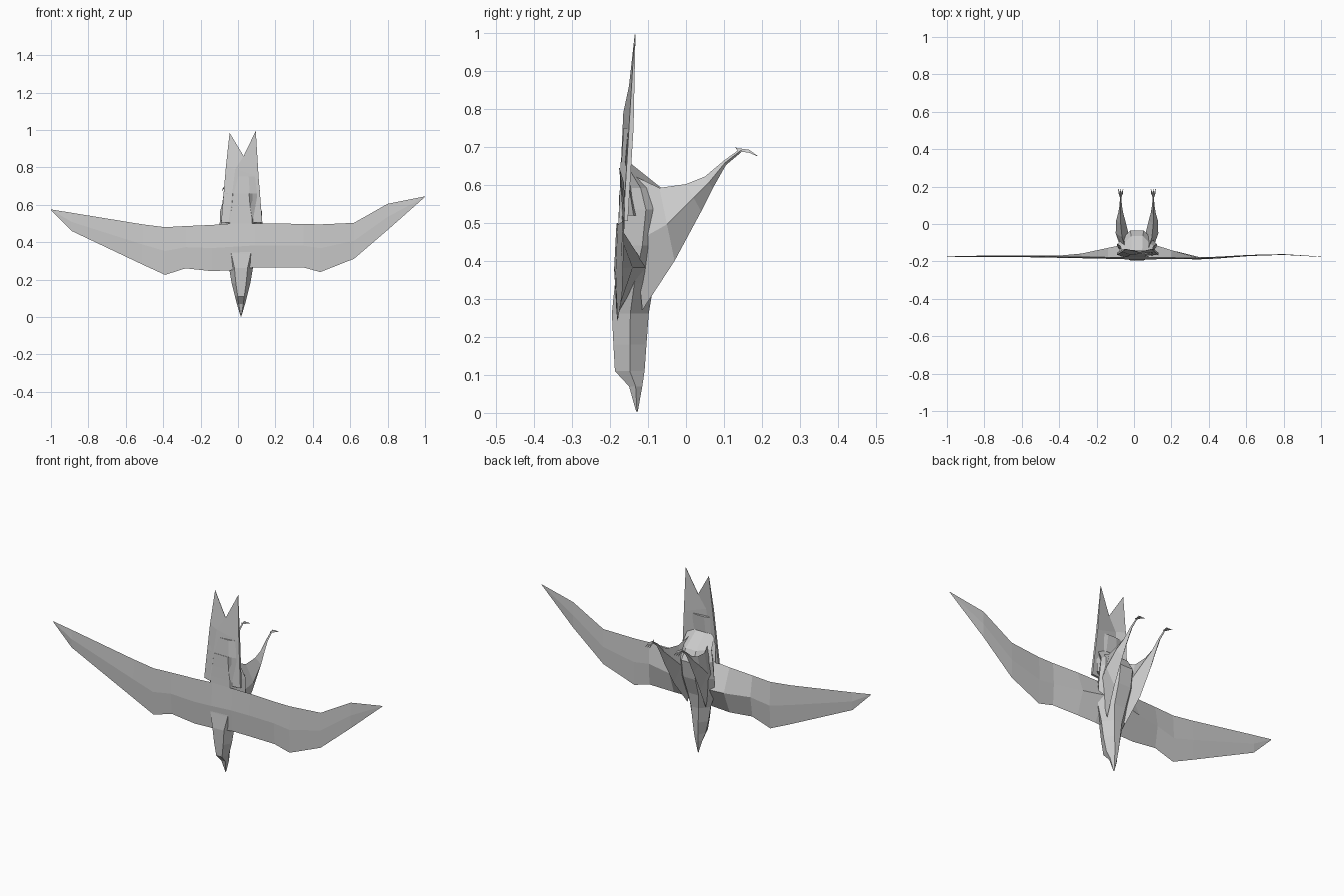
import bpy
from mathutils import Vector

if "Cube" in bpy.data.objects:
    bpy.data.objects.remove(bpy.data.objects["Cube"])

CX = 0.016  # centre line of the bird


def loft(name, rings):
    """Skin equal-length rings of points into a closed flat-shaded mesh."""
    n = len(rings[0])
    verts = [p for ring in rings for p in ring]
    faces = [tuple(range(n))[::-1], tuple(range(len(verts) - n, len(verts)))]
    for r in range(len(rings) - 1):
        for i in range(n):
            j = (i + 1) % n
            faces.append((r * n + i, r * n + j, (r + 1) * n + j, (r + 1) * n + i))
    mesh = bpy.data.meshes.new(name)
    mesh.from_pydata(verts, [], faces)
    obj = bpy.data.objects.new(name, mesh)
    bpy.context.collection.objects.link(obj)
    # weld collapsed points, fix normals
    import bmesh
    bm = bmesh.new()
    bm.from_mesh(mesh)
    bmesh.ops.remove_doubles(bm, verts=bm.verts, dist=0.0005)
    bmesh.ops.recalc_face_normals(bm, faces=bm.faces)
    bm.to_mesh(mesh)
    bm.free()
    return obj


def hull_ring(z, back, front, w):
    """Six-sided section: narrow back, wide flank, narrow belly."""
    mid = back + (front - back) * 0.5
    return [(CX - .55 * w, back, z), (CX + .55 * w, back, z), (CX + w, mid, z),
            (CX + .35 * w, front, z), (CX - .35 * w, front, z), (CX - w, mid, z)]


def spike(name, points, radii):
    """Thin three-sided claw along a path in the y-z plane."""
    rings = []
    for p, r in zip(points, radii):
        p = Vector(p)
        rings.append([p + Vector((-r, 0, -r)), p + Vector((r, 0, -r)), p + Vector((0, 0, r))])
    return loft(name, rings)


# Head and beak, pointing down
loft("head", [hull_ring(*r) for r in [
    (.003, -.131, -.127, .002), (.07, -.150, -.115, .022), (.11, -.187, -.109, .032),
    (.18, -.191, -.104, .050), (.262, -.195, -.098, .064)]])

# Body
loft("body", [hull_ring(*r) for r in [
    (.262, -.195, -.098, .064), (.34, -.187, -.085, .095), (.44, -.180, -.05, .108),
    (.535, -.176, -.035, .105), (.592, -.174, -.065, .088), (.66, -.172, -.15, .078)]])

# Wings: x, trailing z, leading z, y, thickness toward back, thickness toward belly
wing = [
    (-1, .575, .571, -.175, .001, .001), (-.89, .557, .46, -.173, .003, .003),
    (-.51, .495, .28, -.173, .005, .005), (-.39, .48, .225, -.175, .006, .007),
    (-.28, .486, .26, -.176, .007, .018), (-.14, .492, .245, -.178, .008, .05),
    (-.03, .50, .25, -.180, .009, .075), (.09, .50, .265, -.180, .009, .075),
    (.20, .50, .265, -.180, .007, .040), (.35, .497, .265, -.183, .006, .006),
    (.44, .495, .24, -.180, .005, .005), (.62, .503, .311, -.168, .003, .003),
    (.80, .605, .465, -.163, .002, .002), (1, .645, .642, -.175, .001, .001)]
rings = []
for x, top, low, y, tb, tf in wing:
    mid = low + (top - low) * .5
    rings.append([(x, y, top), (x, y - tb, mid), (x, y, low), (x, y + tf, mid)])
loft("wings", rings)

# Forked tail: z-profile per column, folded along its middle
columns = [  # x, y, (z, y offset) base and end
    (-.09, -.065, -.045, .165, .150, .135),
    (-.05, -.015, .03, .178, .165, .150),
    (.13, .110, .095, .165, .150, .135)]
tops = (.985, .86, .995)
mids = (.80, .79, .75)
front, back = [], []
verts = []
for (x0, x1, x2, y0, y1, y2), zt, zm in zip(columns, tops, mids):
    verts += [(x0, -y0, .505), (x1, -y1, zm), (x2, -y2, zt)]
n = len(verts)
thick = (.012, .012, .002)
verts += [(x, y + thick[i % 3], z) for i, (x, y, z) in enumerate(verts)]
faces = []
for c in range(2):
    for r in range(2):
        a = c * 3 + r
        quad = (a, a + 3, a + 4, a + 1)
        faces += [quad, tuple(n + i for i in reversed(quad))]
for rim in ((0, 3), (3, 6), (6, 7), (7, 8), (8, 5), (5, 2), (2, 1), (1, 0)):
    faces.append((rim[1], rim[0], rim[0] + n, rim[1] + n))
mesh = bpy.data.meshes.new("tail")
mesh.from_pydata(verts, [], faces)
bpy.context.collection.objects.link(bpy.data.objects.new("tail", mesh))

# Rump wedge carrying the tail
loft("rump", [hull_ring(*r) for r in [
    (.52, -.176, -.10, .098), (.66, -.170, -.15, .085), (.75, -.164, -.140, .075)]])

# Legs: lower (y, z), upper (y, z), sideways offset, half width
leg = [
    (-.115, .27, -.150, .63, .055, .030), (-.03, .40, -.07, .592, .080, .034),
    (.04, .53, .0, .602, .087, .024), (.07, .59, .05, .622, .087, .013),
    (.105, .652, .10, .664, .087, .006), (.148, .688, .143, .695, .087, .004)]
for side, label in ((-1, "left"), (1, "right")):
    rings = []
    for y0, z0, y1, z1, off, w in leg:
        x, ym, zm = CX + side * off, (y0 + y1) / 2, (z0 + z1) / 2
        rings.append([(x, y0, z0), (x + w, ym, zm), (x, y1, z1), (x - w, ym, zm)])
    loft(label + "_leg", rings)
    # Talons: three forward, one back
    fx = CX + side * .087
    for i in (-1, 0, 1):
        spike(f"{label}_toe_{i + 2}",
              [(fx, .142, .691), (fx + i * .008, .165, .689), (fx + i * .013, .188, .676)],
              (.004, .004, .0008))
    spike(label + "_back_toe",
          [(fx, .148, .691), (fx, .136, .692), (fx, .130, .699)], (.004, .003, .0008))
